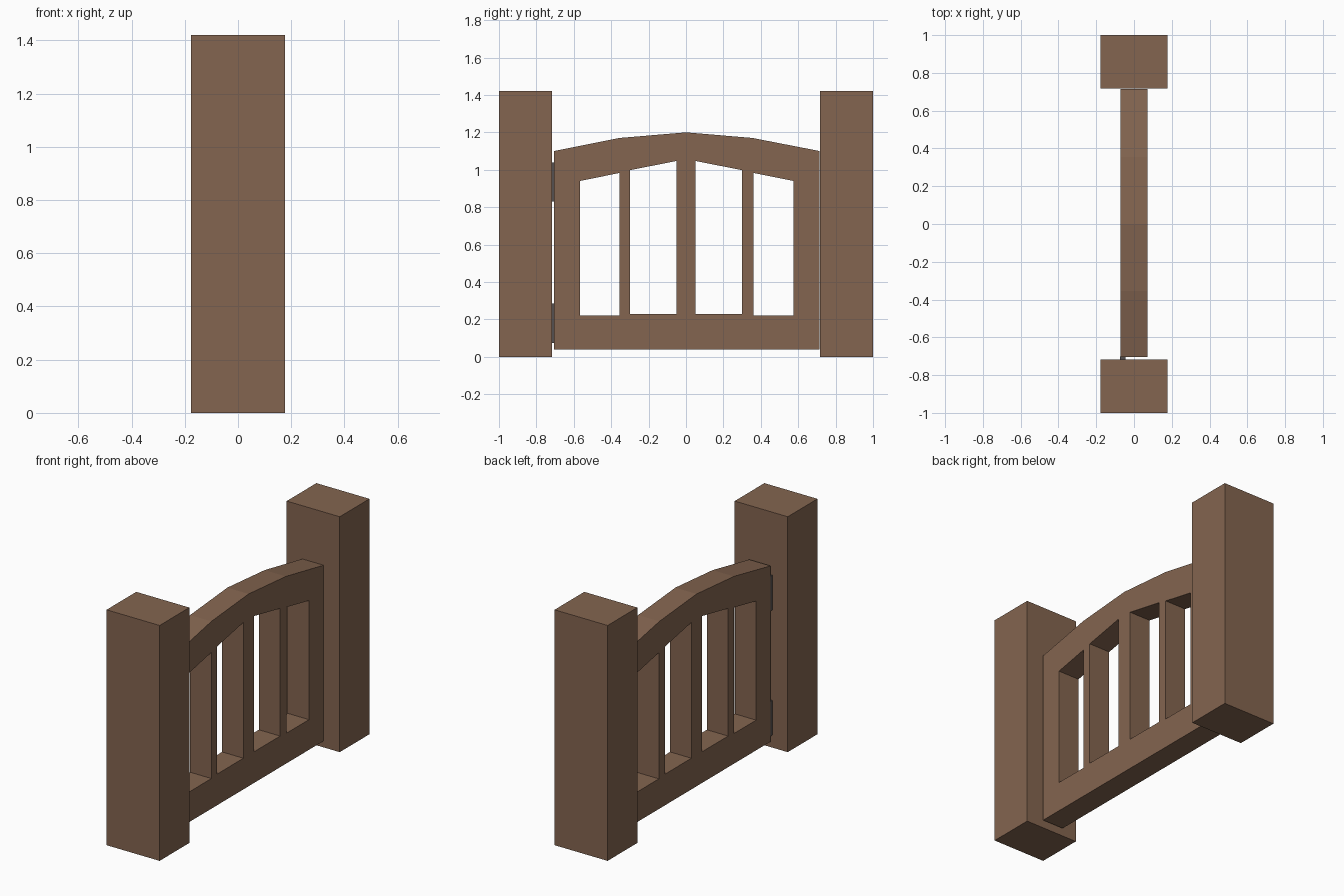
import bpy
from math import pi

if "Cube" in bpy.data.objects:
    bpy.data.objects.remove(bpy.data.objects["Cube"])


def material(name, color):
    m = bpy.data.materials.new(name)
    m.diffuse_color = color
    m.use_nodes = True
    m.node_tree.nodes["Principled BSDF"].inputs["Base Color"].default_value = m.diffuse_color
    return m


wood = material("brown_wood", (0.23, 0.13, 0.08, 1))
iron = material("dark_iron", (0.09, 0.08, 0.08, 1))


def box(name, lo, hi, mat):
    bpy.ops.mesh.primitive_cube_add(size=1, location=[(a + b) / 2 for a, b in zip(lo, hi)])
    o = bpy.context.object
    o.name = name
    o.scale = [b - a for a, b in zip(lo, hi)]
    bpy.ops.object.transform_apply(location=False, rotation=False, scale=True)
    o.data.materials.append(mat)
    return o


# Square gate posts
box("hinge_post", (-0.177, -1, 0), (0.177, -0.717, 1.42), wood)
box("latch_post", (-0.177, 0.717, 0), (0.177, 1, 1.42), wood)

# Gate leaf: arched outline with four openings, as (y, z) profiles
outline = [(-0.705, 0.04), (0.715, 0.04), (0.715, 1.10), (0.355, 1.17),
           (0, 1.20), (-0.355, 1.17), (-0.705, 1.10)]


def opening(y0, y1, bottom, top0, top1):
    return [(y0, bottom), (y1, bottom), (y1, top1), (y0, top0)]


loops = [outline,
         opening(-0.567, -0.355, 0.222, 0.94, 0.983),
         opening(-0.30, -0.05, 0.228, 0.998, 1.047),
         opening(0.05, 0.30, 0.228, 1.047, 0.998),
         opening(0.36, 0.575, 0.222, 0.983, 0.94)]

curve = bpy.data.curves.new("gate_leaf", 'CURVE')
curve.dimensions = '2D'
curve.fill_mode = 'BOTH'
curve.extrude = 0.071
for pts in loops:
    s = curve.splines.new('POLY')
    s.points.add(len(pts) - 1)
    for p, (y, z) in zip(s.points, pts):
        p.co = (y, z, 0, 1)
    s.use_cyclic_u = True
leaf = bpy.data.objects.new("gate_leaf", curve)
leaf.rotation_euler = (pi / 2, 0, pi / 2)
bpy.context.collection.objects.link(leaf)
bpy.ops.object.select_all(action='DESELECT')
leaf.select_set(True)
bpy.context.view_layer.objects.active = leaf
bpy.ops.object.convert(target='MESH')
leaf = bpy.context.object
leaf.data.materials.clear()
leaf.data.materials.append(wood)
for poly in leaf.data.polygons:
    poly.material_index = 0
    poly.use_smooth = False

# Iron hinges bridging the gap between post and leaf
for name, z in (("lower_hinge", 0.075), ("upper_hinge", 0.83)):
    box(name, (-0.074, -0.72, z), (-0.045, -0.702, z + 0.21), iron)
